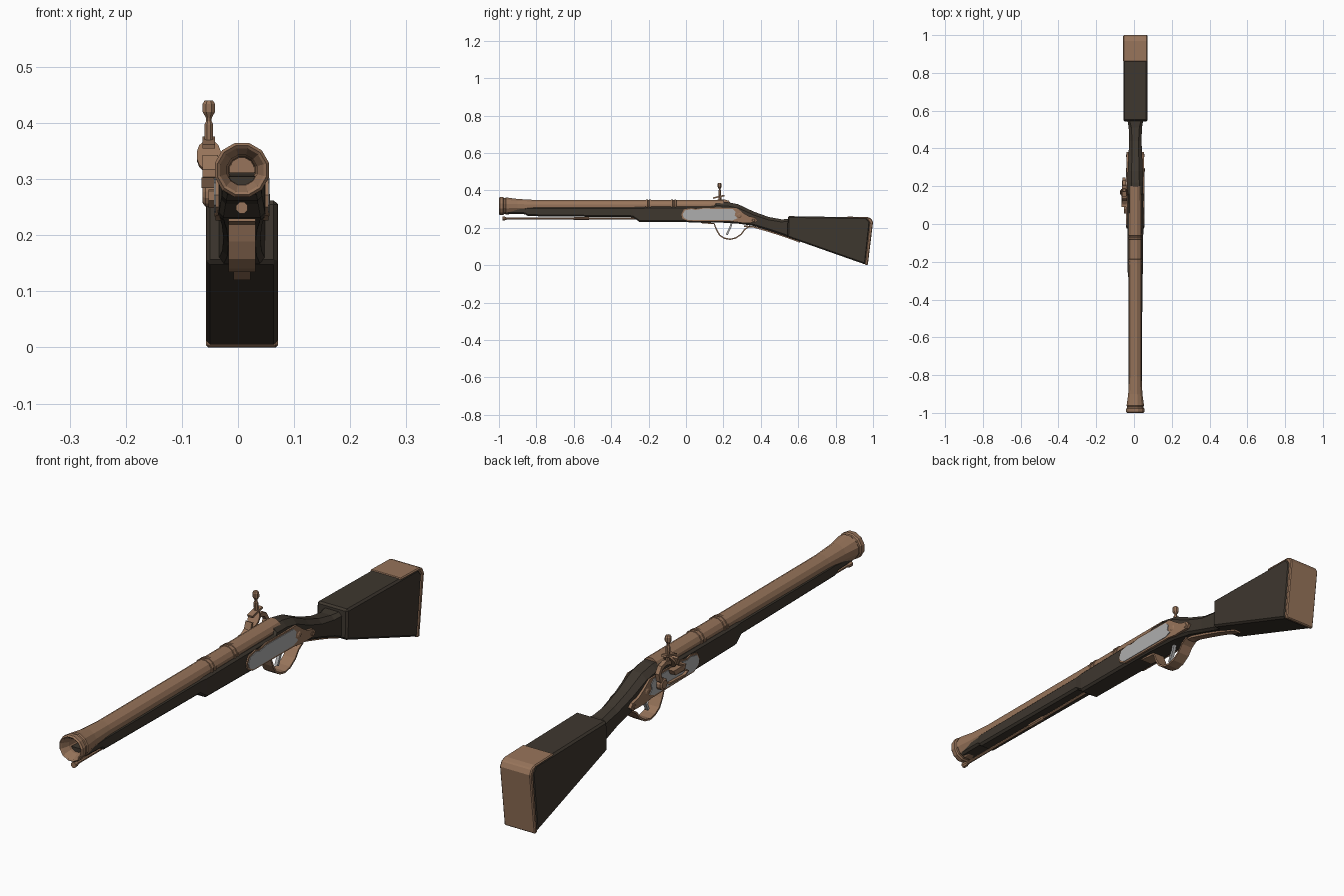
import bpy, bmesh, math
from mathutils import Vector, Matrix

C = 0.007  # gun centreline in x (the lock overhangs to the left)
BZ = 0.316  # bore height


def material(name, rgb):
    m = bpy.data.materials.new(name)
    m.diffuse_color = (*rgb, 1)
    return m


BRONZE = material("bronze", (0.31, 0.175, 0.103))
WOOD = material("dark wood", (0.048, 0.038, 0.028))
STEEL = material("grey steel", (0.42, 0.42, 0.42))


def finish(name, bm, mat, bevel=0):
    bmesh.ops.remove_doubles(bm, verts=bm.verts, dist=1e-5)
    bmesh.ops.recalc_face_normals(bm, faces=bm.faces)
    me = bpy.data.meshes.new(name)
    bm.to_mesh(me)
    bm.free()
    me.materials.append(mat)
    ob = bpy.data.objects.new(name, me)
    bpy.context.collection.objects.link(ob)
    if bevel:
        b = ob.modifiers.new("bevel", 'BEVEL')
        b.width, b.segments, b.limit_method = bevel, 1, 'ANGLE'
        b.angle_limit = math.radians(40)
    return ob


def prism(name, pts, x0, x1, mat, bevel=0):
    """Side outline in (y, z), extruded across x."""
    bm = bmesh.new()
    f = bm.faces.new([bm.verts.new((x0, y, z)) for y, z in pts])
    r = bmesh.ops.extrude_face_region(bm, geom=[f])
    bmesh.ops.translate(bm, vec=(x1 - x0, 0, 0),
                        verts=[v for v in r["geom"] if isinstance(v, bmesh.types.BMVert)])
    return finish(name, bm, mat, bevel)


def loft(name, rings, mat):
    bm = bmesh.new()
    vs = [[bm.verts.new(p) for p in ring] for ring in rings]
    n = len(vs[0])
    for a, b in zip(vs, vs[1:]):
        for i in range(n):
            j = (i + 1) % n
            bm.faces.new((a[i], a[j], b[j], b[i]))
    bm.faces.new(vs[0])
    bm.faces.new(vs[-1])
    return finish(name, bm, mat)


def lathe(name, prof, origin, axis, mat, n=12, squash=1):
    """Profile of (distance, radius) turned about an axis."""
    q = Vector(axis).to_track_quat('Z', 'Y').to_matrix().to_4x4()
    M = Matrix.Translation(origin) @ q
    rings = []
    for t, r in prof:
        ang = [2 * math.pi * (i + .5) / n for i in range(n)]
        rings.append([M @ Vector((r * math.cos(a), r * squash * math.sin(a), t)) for a in ang])
    return loft(name, rings, mat)


def ribbon(name, path, t, x0, x1, mat):
    """Flat strap of thickness t following a (y, z) path."""
    rings = []
    for i, p in enumerate(path):
        a, b = Vector(path[max(i - 1, 0)]), Vector(path[min(i + 1, len(path) - 1)])
        d = (b - a).normalized() * t / 2
        y, z = p
        rings.append([(x0, y - d.y, z + d.x), (x1, y - d.y, z + d.x),
                      (x1, y + d.y, z - d.x), (x0, y + d.y, z - d.x)])
    return loft(name, rings, mat)


# barrel with flared muzzle, bands and open bore
R = 0.034
prof = [(0.6, 0.022), (0.07, 0.024), (0.03, 0.028), (0.004, 0.04), (0, 0.045), (0.006, 0.05),
        (0.022, 0.05), (0.026, 0.045), (0.034, 0.045), (0.038, 0.048), (0.05, 0.046),
        (0.1, 0.039), (0.19, R)]
for y in (0.785, 0.803, 0.919, 0.937):
    prof += [(y, R - .0005), (y + .001, R + .0025), (y + .01, R + .0025), (y + .011, R - .0005)]
prof += [(1.2, R - .001)]
lathe("barrel", prof, (C, -1, BZ), (0, 1, 0), BRONZE)

# fore-end, breech and wrist: y, half width, bottom, top, chamfer
stations = [(-.96, .031, .274, .305, .008), (-.86, .034, .272, .308, .008),
            (-.845, .036, .262, .312, .008), (-.285, .037, .256, .312, .008),
            (-.25, .041, .232, .312, .008), (.15, .043, .228, .315, .008),
            (.16, .042, .228, .338, .02), (.22, .041, .226, .337, .02),
            (.28, .040, .222, .325, .02), (.36, .036, .21, .287, .018),
            (.44, .033, .186, .258, .016), (.51, .035, .163, .245, .014),
            (.545, .041, .15, .246, .012), (.6, .042, .14, .246, .012)]
rings = []
for y, w, b, t, c in stations:
    k = min(c, .009)
    rings.append([(C + x, y, z) for x, z in (
        (-w + k, b), (w - k, b), (w, b + k), (w, t - c),
        (w - c, t), (c - w, t), (-w, t - c), (-w, b + k))])
loft("stock_front", rings, WOOD)

# butt and its metal plate
prism("butt", [(.542, .15), (.545, .262), (.965, .255), (.985, .23), (.96, .003)],
      C - .0635, C + .0635, WOOD, .007)
prism("butt_plate", [(.86, .2595), (.97, .257), (.99, .25), (1, .23), (.972, 0), (.957, .001),
                     (.982, .226), (.968, .248), (.86, .252)],
      C - .064, C + .064, BRONZE, .005)

# lock plate and side plate: bronze rim with a steel panel, mirrored
rim = [(-.025, .272), (-.012, .298), (.03, .306), (.05, .3), (.09, .308), (.27, .306),
       (.305, .28), (.335, .262), (.37, .254), (.382, .24), (.37, .227), (.3, .226),
       (.26, .232), (.01, .235), (-.02, .25)]
panel = [(-.018, .272), (-.006, .293), (.03, .3), (.05, .295), (.09, .302), (.25, .3),
         (.265, .285), (.26, .265), (.275, .25), (.25, .24), (.01, .241), (-.013, .254)]
for side, s in (("left", -1), ("right", 1)):
    prism(side + "_plate_rim", rim, C + s * .033, C + s * .047, BRONZE)
    prism(side + "_plate_panel", panel, C + s * .04, C + s * .0495, STEEL)
    lathe(side + "_plate_stud", [(0, .015), (.01, .015), (.014, .008)],
          (C + s * .036, .285, .265), (s, 0, 0), BRONZE, 10)
    lathe(side + "_rear_screw", [(0, .01), (.01, .01), (.013, .006)],
          (C + s * .036, .362, .24), (s, 0, 0), BRONZE, 8)

# trigger guard: loop plus tail strap
loop = [(.08, .228), (.15, .222), (.163, .19), (.18, .16), (.205, .144), (.235, .138),
        (.265, .145), (.295, .165), (.315, .192), (.34, .208)]
ribbon("trigger_guard", loop, .007, C - .024, C + .024, BRONZE)
ribbon("guard_tail", [(.31, .208), (.36, .205), (.44, .182), (.52, .157), (.61, .124)],
       .008, C - .015, C + .015, BRONZE)
ribbon("trigger", [(.245, .23), (.238, .205), (.226, .18), (.218, .162)],
       .01, C - .006, C + .006, STEEL)

# ramrod with flared tip and a middle collar
lathe("ramrod", [(0, .011), (.012, .011), (.025, .006), (.38, .006), (.385, .009), (.46, .009),
                 (.465, .006), (.73, .006)], (C, -.982, .249), (0, 1, 0), BRONZE, 8)

# hammer on the left: pivot, curved arm, jaw disc and clamp screw
HX = -.052
lathe("hammer_pivot", [(0, .022), (.022, .022), (.027, .015)], (-.036, .215, .272),
      (-1, 0, 0), BRONZE, 12)
ribbon("hammer_arm", [(.21, .27), (.232, .295), (.238, .318), (.225, .338), (.2, .345), (.17, .338)],
       .015, HX - .008, HX + .008, BRONZE)
lathe("lower_jaw", [(-.004, .022), (.004, .022)], (HX, .168, .341), (0, -.8, .55), BRONZE, 14, 1.5)
ribbon("upper_jaw", [(.145, .358), (.17, .365), (.205, .372)], .008, HX - .011, HX + .011, BRONZE)
lathe("clamp_screw", [(0, .008), (.058, .008), (.064, .005), (.07, .006), (.08, .012),
                      (.094, .012), (.1, .008)], (HX, .182, .34), (0, -.03, 1), BRONZE, 8)

# priming pan, striking plate and spring
prism("pan", [(.09, .303), (.165, .303), (.155, .284), (.1, .284)], -.065, -.03, BRONZE)
ribbon("striking_plate", [(.105, .3), (.128, .315), (.138, .342)], .008, -.063, -.036, BRONZE)
ribbon("spring", [(.17, .255), (.08, .252), (.06, .262), (.08, .274), (.13, .278)],
       .007, -.053, -.038, BRONZE)
